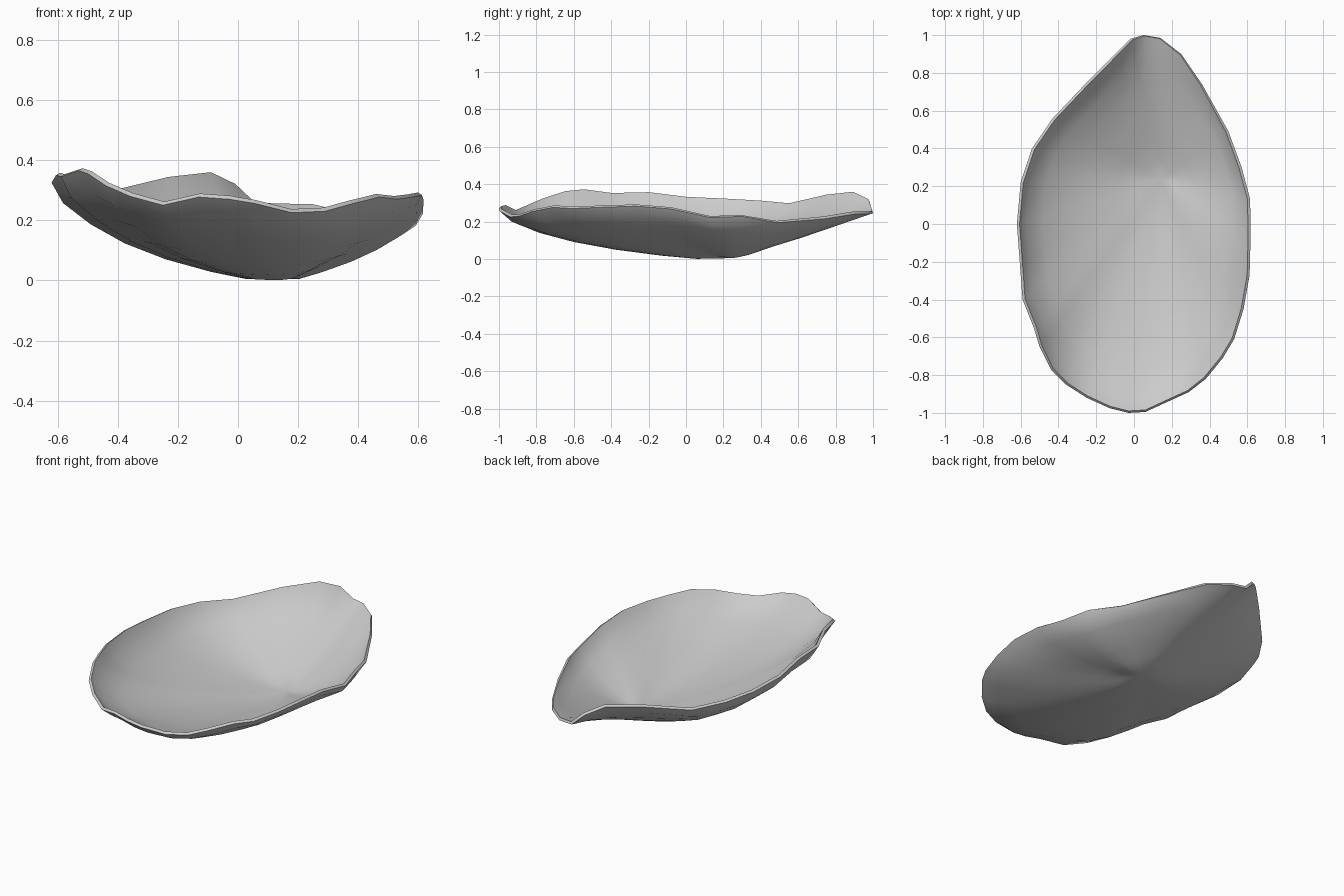
import bpy, bmesh
from mathutils import Vector

if "Cube" in bpy.data.objects:
    bpy.data.objects.remove(bpy.data.objects["Cube"])

# Uneven rim, clockwise from the pointed back tip: x, y, z
RIM = [
    (0.05, 1.00, .245), (0.14, 0.985, .24), (0.25, 0.90, .24), (0.36, 0.74, .215),
    (0.50, 0.49, .195), (0.57, 0.30, .228), (0.615, 0.13, .222), (0.617, -0.08, .268),
    (0.612, -0.27, .283), (0.58, -0.45, .277), (0.53, -0.61, .27), (0.47, -0.71, .277),
    (0.38, -0.82, .255), (0.29, -0.89, .23), (0.18, -0.94, .225), (0.06, -0.995, .255),
    (-0.03, -1.00, .27), (-0.13, -0.975, .277), (-0.25, -0.92, .25), (-0.36, -0.85, .28),
    (-0.44, -0.77, .315), (-0.50, -0.65, .355), (-0.53, -0.55, .365), (-0.59, -0.40, .345),
    (-0.605, -0.20, .35), (-0.62, 0.0, .325), (-0.60, 0.22, .315), (-0.54, 0.40, .305),
    (-0.43, 0.56, .29), (-0.24, 0.76, .335), (-0.10, 0.90, .35), (-0.02, 0.98, .31),
]
# Bowl profile: distance from the low point, share of the rim height
PROFILE = [(.15, .03), (.3, .09), (.5, .23), (.68, .38), (.83, .54), (.95, .79), (1, 1)]
LOW = Vector((0.14, 0.24, 0.0))
n = len(RIM)

# Calmer rim heights, followed by the inside of the bowl
calm = [p[2] for p in RIM]
for _ in range(5):
    calm = [(calm[i - 1] + 2 * calm[i] + calm[(i + 1) % n]) / 4 for i in range(n)]

bm = bmesh.new()
centre = bm.verts.new(LOW)
rings = []
for s, h in PROFILE:
    ring = []
    for p, c in zip(RIM, calm):
        d = Vector(p) - LOW
        u = d.xy.normalized()
        # the back and the front right rise almost straight, the rest curves up
        straight = max(0.0, u.y) ** 2 * (.95 if u.x > -.3 else .7)
        if u.x > 0 > u.y:
            straight = .55 * (-2 * u.x * u.y) ** 1.5
        f = h * (1 - straight) + s * straight
        z = c + (p[2] - c) * s ** 3
        ring.append(bm.verts.new((LOW.x + d.x * s, LOW.y + d.y * s, z * f)))
    rings.append(ring)

for i in range(n):
    j = (i + 1) % n
    bm.faces.new((centre, rings[0][i], rings[0][j]))
    for a, b in zip(rings, rings[1:]):
        bm.faces.new((a[i], b[i], b[j], a[j]))

# Even out the inside, then set the low point back on the ground
inner = [centre] + [v for r in rings[:5] for v in r]
for _ in range(4):
    bmesh.ops.smooth_vert(bm, verts=inner, factor=0.5, use_axis_z=True)
low = min(v.co.z for v in bm.verts)
for v in bm.verts:
    v.co.z -= low * (1 - min(1.0, v.co.z / 0.2))

mesh = bpy.data.meshes.new("shell_bowl")
bm.to_mesh(mesh)
bm.free()
bowl = bpy.data.objects.new("shell_bowl", mesh)
bpy.context.collection.objects.link(bowl)
bpy.context.view_layer.objects.active = bowl
bowl.select_set(True)

# Thin wall, grown inwards
wall = bowl.modifiers.new("wall", 'SOLIDIFY')
wall.thickness = 0.016
wall.offset = -1
bpy.ops.object.modifier_apply(modifier="wall")
bpy.ops.object.shade_smooth_by_angle(angle=0.87)
